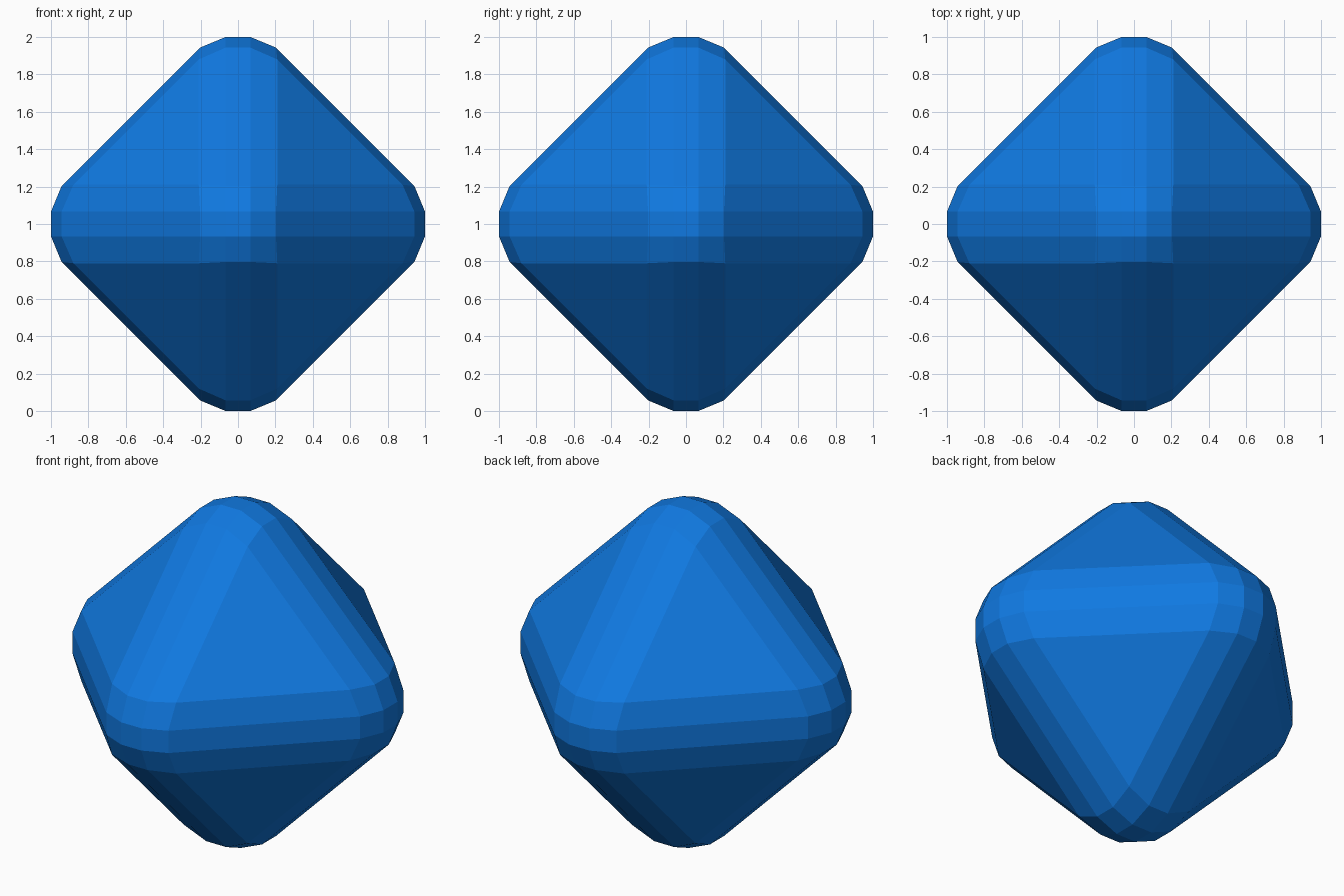
import bpy, bmesh, math
from itertools import permutations, product

if "Cube" in bpy.data.objects:
    bpy.data.objects.remove(bpy.data.objects["Cube"])

# Blue surface colour
blue = bpy.data.materials.new("blue")
blue.diffuse_color = (0.005, 0.19, 0.75, 1.0)
blue.use_nodes = True
blue.node_tree.nodes["Principled BSDF"].inputs["Base Color"].default_value = blue.diffuse_color

# Corner points of one octant: tip, edge strip and face corner, in every axis order
TIP = (0.066, 0.066, 1.0)
STRIP = (0.066, 0.203, 0.943)
FACE = (0.21, 0.21, 0.88)
points = set()
for base in (TIP, STRIP, FACE):
    for p in permutations(base):
        for s in product((-1, 1), repeat=3):
            points.add((p[0] * s[0], p[1] * s[1], p[2] * s[2] + 1.0))

# Octahedron with rounded edges, skinned as a convex hull
bm = bmesh.new()
for p in sorted(points):
    bm.verts.new(p)
bmesh.ops.convex_hull(bm, input=bm.verts[:])
bmesh.ops.dissolve_limit(bm, angle_limit=math.radians(2),
                         verts=bm.verts[:], edges=bm.edges[:])
bmesh.ops.recalc_face_normals(bm, faces=bm.faces[:])

mesh = bpy.data.meshes.new("rounded_octahedron")
bm.to_mesh(mesh)
bm.free()
mesh.materials.append(blue)
gem = bpy.data.objects.new("rounded_octahedron", mesh)
bpy.context.collection.objects.link(gem)
